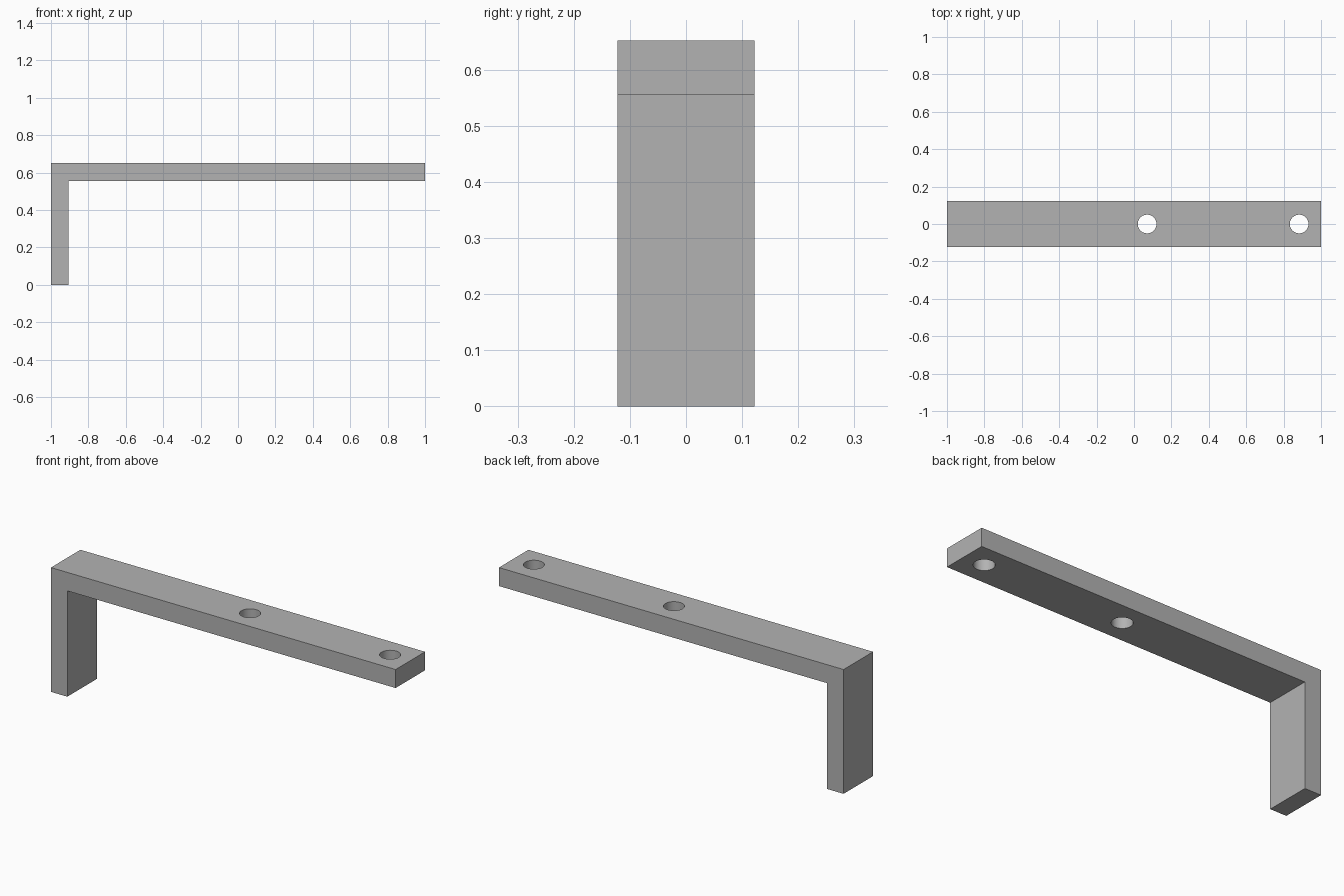
import bpy
import bmesh
import math

HALF_WIDTH = 0.122
TOP, UNDERSIDE = 0.652, 0.555
LEG_INNER = -0.905
HOLE_RADIUS = 0.05
HOLE_XS = (0.07, 0.883)

if "Cube" in bpy.data.objects:
    bpy.data.objects.remove(bpy.data.objects["Cube"], do_unlink=True)

# Plain grey metal
metal = bpy.data.materials.new("grey_metal")
metal.use_nodes = True
grey = (0.45, 0.45, 0.45, 1)
metal.diffuse_color = grey
metal.node_tree.nodes["Principled BSDF"].inputs["Base Color"].default_value = grey

# L-shaped bracket: side profile extruded across its width
profile = [(-1, 0), (LEG_INNER, 0), (LEG_INNER, UNDERSIDE),
           (1, UNDERSIDE), (1, TOP), (-1, TOP)]
bm = bmesh.new()
side = bm.faces.new([bm.verts.new((x, -HALF_WIDTH, z)) for x, z in profile])
extruded = bmesh.ops.extrude_face_region(bm, geom=[side])["geom"]
moved = [v for v in extruded if isinstance(v, bmesh.types.BMVert)]
bmesh.ops.translate(bm, verts=moved, vec=(0, 2 * HALF_WIDTH, 0))
bmesh.ops.recalc_face_normals(bm, faces=bm.faces)
mesh = bpy.data.meshes.new("bracket")
bm.to_mesh(mesh)
bm.free()
mesh.materials.append(metal)
bracket = bpy.data.objects.new("bracket", mesh)
bpy.context.collection.objects.link(bracket)
bpy.ops.object.select_all(action="DESELECT")
bpy.context.view_layer.objects.active = bracket
bracket.select_set(True)

# Two round screw holes through the arm
for x in HOLE_XS:
    bpy.ops.mesh.primitive_cylinder_add(
        vertices=48, radius=HOLE_RADIUS, depth=0.3,
        location=(x, 0, (TOP + UNDERSIDE) / 2))
    cutter = bpy.context.object
    cutter.name = "hole_cutter"
    cutter.hide_render = True
    cutter.data.materials.append(metal)
    cut = bracket.modifiers.new("screw_hole", "BOOLEAN")
    cut.operation = "DIFFERENCE"
    cut.solver = "EXACT"
    cut.object = cutter
    cutter.select_set(False)
    bracket.select_set(True)
    bpy.context.view_layer.objects.active = bracket
    bpy.ops.object.modifier_apply(modifier=cut.name)
    bpy.data.objects.remove(cutter, do_unlink=True)

# Smooth hole walls, sharp bracket edges
bpy.ops.object.shade_smooth_by_angle(angle=math.radians(30))
